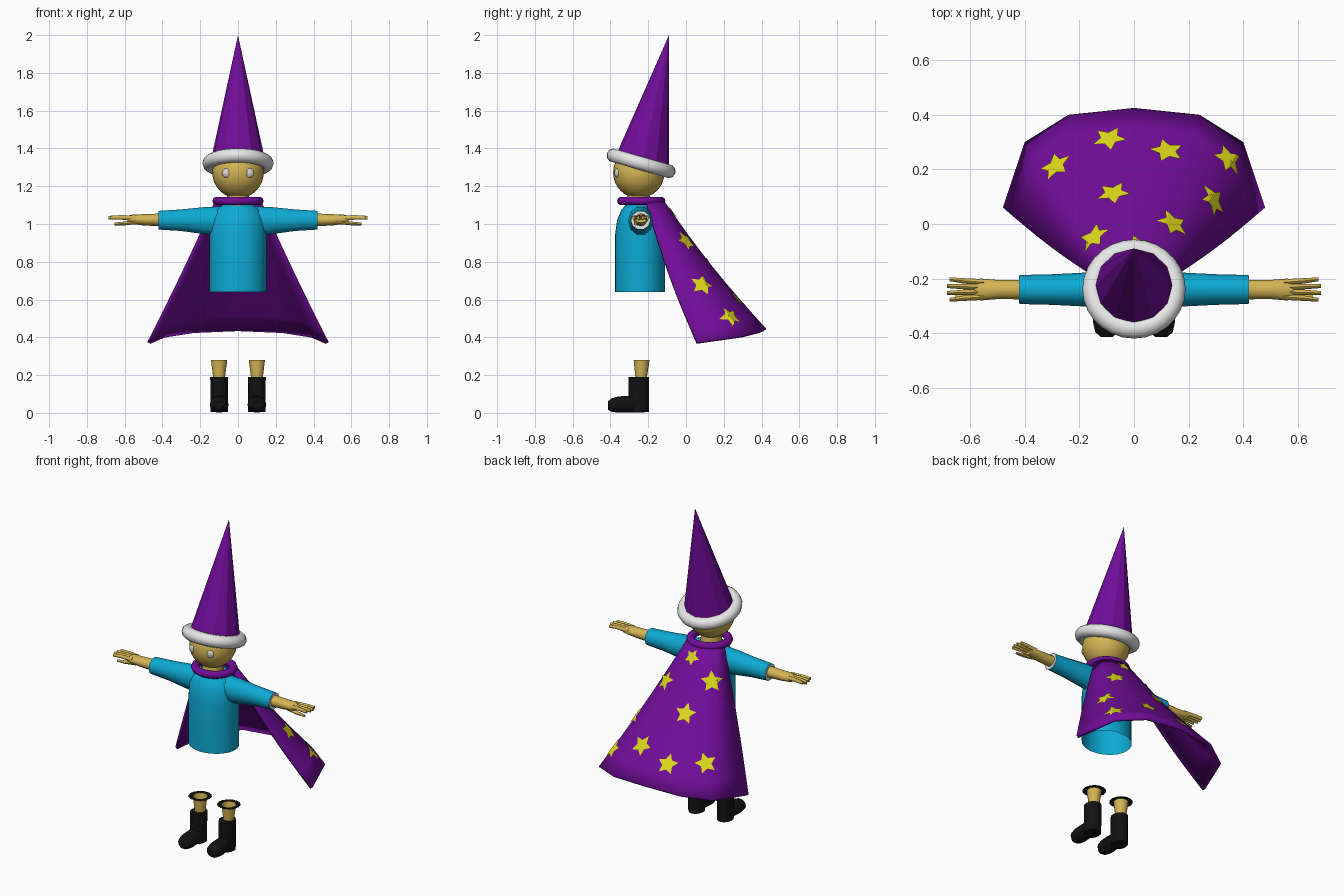
import bpy, bmesh, math
from mathutils import Vector, Matrix
from mathutils.bvhtree import BVHTree

if "Cube" in bpy.data.objects:
    bpy.data.objects.remove(bpy.data.objects["Cube"])


def material(name, rgb):
    m = bpy.data.materials.new(name)
    m.diffuse_color = (*rgb, 1)
    m.use_nodes = True
    m.node_tree.nodes["Principled BSDF"].inputs["Base Color"].default_value = m.diffuse_color
    return m


PURPLE = material("purple cloth", (0.165, 0.004, 0.32))
BLUE = material("blue cloth", (0.004, 0.40, 0.66))
SKIN = material("tan skin", (0.66, 0.46, 0.09))
YELLOW = material("star yellow", (0.72, 0.68, 0.01))
BLACK = material("boot black", (0.006, 0.006, 0.006))
WHITE = material("white fur", (0.80, 0.80, 0.80))
PALE = material("eye pale", (0.66, 0.64, 0.62))


def finish(name, bm, mat, angle=45, recalc=True):
    if recalc:
        bmesh.ops.recalc_face_normals(bm, faces=bm.faces)
    me = bpy.data.meshes.new(name)
    bm.to_mesh(me)
    bm.free()
    me.materials.append(mat)
    ob = bpy.data.objects.new(name, me)
    bpy.context.collection.objects.link(ob)
    bpy.ops.object.select_all(action='DESELECT')
    ob.select_set(True)
    bpy.context.view_layer.objects.active = ob
    if angle:
        bpy.ops.object.shade_smooth_by_angle(angle=math.radians(angle))
    return ob


def bridge(bm, rings, closed=True):
    for a, b in zip(rings, rings[1:]):
        n = len(a)
        for i in range(n if closed else n - 1):
            j = (i + 1) % n
            bm.faces.new((a[i], a[j], b[j], b[i]))


def tube(name, sections, mat, axis='Z', sides=16, caps=(True, True), angle=45):
    """Loft of ellipses; each section is (centre, r1, r2) square to the axis."""
    bm = bmesh.new()
    rings = []
    for c, r1, r2 in sections:
        ring = []
        for i in range(sides):
            t = math.tau * i / sides
            p, q = r1 * math.cos(t), r2 * math.sin(t)
            off = {'Z': (p, q, 0), 'X': (0, p, q), 'Y': (p, 0, q)}[axis]
            ring.append(bm.verts.new(Vector(c) + Vector(off)))
        rings.append(ring)
    bridge(bm, rings)
    if caps[0]:
        bm.faces.new(rings[0])
    if caps[1]:
        bm.faces.new(rings[-1])
    return finish(name, bm, mat, angle)


def torus(name, centre, major, minor, tilt, mat, sx=1.0):
    bm = bmesh.new()
    m = Matrix.Translation(centre) @ Matrix.Rotation(tilt, 4, 'X')
    rings = []
    for i in range(28):
        a = math.tau * i / 28
        ring = []
        for j in range(10):
            b = math.tau * j / 10
            r = major + minor * math.cos(b)
            ring.append(bm.verts.new(m @ Vector((sx * r * math.cos(a), r * math.sin(a), minor * math.sin(b)))))
        rings.append(ring)
    bridge(bm, rings + rings[:1])
    return finish(name, bm, mat, 60)


def ball(name, centre, size, mat):
    bm = bmesh.new()
    bmesh.ops.create_uvsphere(bm, u_segments=24, v_segments=16, radius=1)
    bm.transform(Matrix.Translation(centre) @ Matrix.Diagonal((*size, 1)))
    return finish(name, bm, mat, 60)


def star(name, tree, origin, direction, radius, spin=0.0):
    """Thin five-pointed patch laid on a surface where the ray strikes."""
    hit, n, _, _ = tree.ray_cast(Vector(origin), Vector(direction).normalized())
    if hit is None:
        return
    if n.dot(Vector(direction)) > 0:
        n = -n
    side = Vector((0, 0, 1)).cross(n).normalized()
    up = n.cross(side)
    bm = bmesh.new()
    mid = bm.verts.new(hit)
    rim = []
    for i in range(10):
        t = math.tau * i / 10 + spin
        r = radius * (1 if i % 2 == 0 else 0.5)
        rim.append(bm.verts.new(hit + side * r * math.sin(t) + up * r * math.cos(t)))
    for i in range(10):
        bm.faces.new((mid, rim[(i + 1) % 10], rim[i]))
    bmesh.ops.subdivide_edges(bm, edges=bm.edges, cuts=3, use_grid_fill=True)
    for v in bm.verts:
        p = tree.ray_cast(v.co + n * 0.08, -n, 0.2)[0] or tree.find_nearest(v.co)[0]
        v.co = p + n * 0.005
    bm.normal_update()
    if sum(f.normal.dot(n) for f in bm.faces) < 0:
        bmesh.ops.reverse_faces(bm, faces=bm.faces)
    finish(name, bm, YELLOW, 0, recalc=False)


# Tunic, open at the hem
tube("tunic", [((0, -0.243, 0.64), .15, .133), ((0, -0.243, 0.94), .15, .133),
               ((0, -0.243, 1.02), .145, .122), ((0, -0.24, 1.075), .12, .102),
               ((0, -0.24, 1.105), .075, .075)], BLUE, sides=28, caps=(False, True))

# Head, neck and eyes
tube("neck", [((0, -0.255, 1.07), .065, .075), ((0, -0.25, 1.17), .055, .055)], SKIN)
ball("head", (0, -0.25, 1.272), (.136, .136, .136), SKIN)
for s, label in ((-1, "left"), (1, "right")):
    ball(label + "_eye", (s * .06, -0.365, 1.27), (.024, .014, .025), PALE)

# Arms: sleeve, pale cuff plate, forearm and fingers
for s, label in ((-1, "left"), (1, "right")):
    y = -0.24
    tube(label + "_sleeve", [((s * .08, y, 1.015), .068, .082), ((s * .18, y, 1.018), .062, .075),
                             ((s * .30, y, 1.02), .056, .060), ((s * .42, y, 1.02), .053, .052)],
         BLUE, 'X', 10)
    tube(label + "_cuff", [((s * .419, y, 1.02), .050, .049), ((s * .422, y, 1.02), .050, .049)],
         WHITE, 'X', 10)
    tube(label + "_forearm", [((s * .40, y, 1.022), .036, .034), ((s * .50, y, 1.022), .035, .030),
                              ((s * .56, y, 1.025), .040, .024), ((s * .585, y, 1.025), .036, .018)],
         SKIN, 'X', 12)
    for k in range(4):
        f = k - 1.5
        end = .685 if k in (1, 2) else .675
        tube(f"{label}_finger_{k + 1}",
             [((s * .55, y + f * .018, 1.032), .011, .013), ((s * .62, y + f * .021, 1.035), .010, .012),
              ((s * end, y + f * .025, 1.033), .007, .010)], SKIN, 'X', 8)
    tube(label + "_thumb", [((s * .53, y - .02, 1.012), .013, .012), ((s * .60, y - .026, 1.003), .011, .010),
                            ((s * .655, y - .028, 1.0), .007, .007)], SKIN, 'X', 8)

# Boots and lower legs
for s, label in ((-1, "left"), (1, "right")):
    x = s * .10
    tube(label + "_leg", [((x, -0.238, .17), .029, .029), ((x, -0.235, .28), .043, .043)],
         SKIN, sides=14, caps=(True, False))
    bm = bmesh.new()
    rings = []
    for r in (.043, .068):
        rings.append([bm.verts.new((x + r * math.cos(math.tau * i / 14),
                                    -0.235 + r * math.sin(math.tau * i / 14), .28)) for i in range(14)])
    bridge(bm, rings)
    finish(label + "_leg_rim", bm, BLACK, 0)
    tube(label + "_boot_shaft", [((x, -0.25, .005), .046, .054), ((x, -0.25, .19), .047, .055)],
         BLACK, sides=16)
    tube(label + "_boot_foot", [((x, -0.22, .047), .036, .045), ((x, -0.29, .047), .046, .046),
                                ((x, -0.36, .044), .050, .044), ((x, -0.395, .041), .042, .036),
                                ((x, -0.414, .039), .022, .022)], BLACK, 'Y', 14)

# Collar and cape
torus("collar", (0, -0.237, 1.122), .105, .023, 0, PURPLE, 1.06)
top = [(0, -.118, 1.125), (.065, -.13, 1.122), (.105, -.16, 1.118), (.128, -.205, 1.11)]
hem = [(0, .425, .445), (.24, .40, .435), (.40, .30, .41), (.48, .06, .375)]


def mirrored(pts):
    return [Vector((-a, b, c)) for a, b, c in pts[:0:-1]] + [Vector(p) for p in pts]


bm = bmesh.new()
rows = []
for k in range(9):
    v = k / 8
    rows.append([bm.verts.new(a.lerp(b, v) + Vector((0, -.012, -.012)) * math.sin(math.pi * v))
                 for a, b in zip(mirrored(top), mirrored(hem))])
bridge(bm, rows, closed=False)
bm.normal_update()
if sum(f.normal.z for f in bm.faces) < 0:
    bmesh.ops.reverse_faces(bm, faces=bm.faces)
cape_tree = BVHTree.FromBMesh(bm)
cape = finish("cape", bm, PURPLE, 50, recalc=False)
solid = cape.modifiers.new("thickness", 'SOLIDIFY')
solid.thickness = 0.018
solid.offset = -1

# Stars on the cape
spots = [(-.285, .21), (-.09, .31), (.12, .265), (.345, .235), (-.075, .11),
         (.29, .085), (.14, 0), (-.145, -.05), (.01, -.075)]
for i, (x, y) in enumerate(spots):
    star(f"cape_star_{i + 1}", cape_tree, (x, y, 2), (0, 0, -1), .05 if i == 8 else .066, .25 * (i % 3 - 1))

# Leaning pointed hat with fur brim
tilt = math.radians(-16)
bm = bmesh.new()
m = Matrix.Translation((0, -0.23, 1.325)) @ Matrix.Rotation(tilt, 4, 'X')
base = [bm.verts.new(m @ Vector((.146 * math.cos(math.tau * i / 12), .146 * math.sin(math.tau * i / 12), 0)))
        for i in range(12)]
tip = bm.verts.new((0, -0.09, 2.0))
for i in range(12):
    bm.faces.new((base[i], base[(i + 1) % 12], tip))
bm.faces.new(base[::-1])
hat_tree = BVHTree.FromBMesh(bm)
finish("hat", bm, PURPLE, 25)
torus("hat_brim", (0, -0.238, 1.321), .152, .037, tilt, WHITE)

# Stars on the hat
hat_spots = [((0, -1, 1.6), (0, 1, 0), .033), ((.02, -1, 1.8), (0, 1, 0), .022),
             ((1, -.22, 1.48), (-1, 0, 0), .032), ((1, -.12, 1.67), (-1, 0, 0), .024),
             ((-1, -.21, 1.48), (1, 0, 0), .03), ((-1, -.12, 1.72), (1, 0, 0), .022),
             ((-.03, 1, 1.5), (0, -1, 0), .03)]
for i, (o, d, r) in enumerate(hat_spots):
    star(f"hat_star_{i + 1}", hat_tree, o, d, r, .2)
